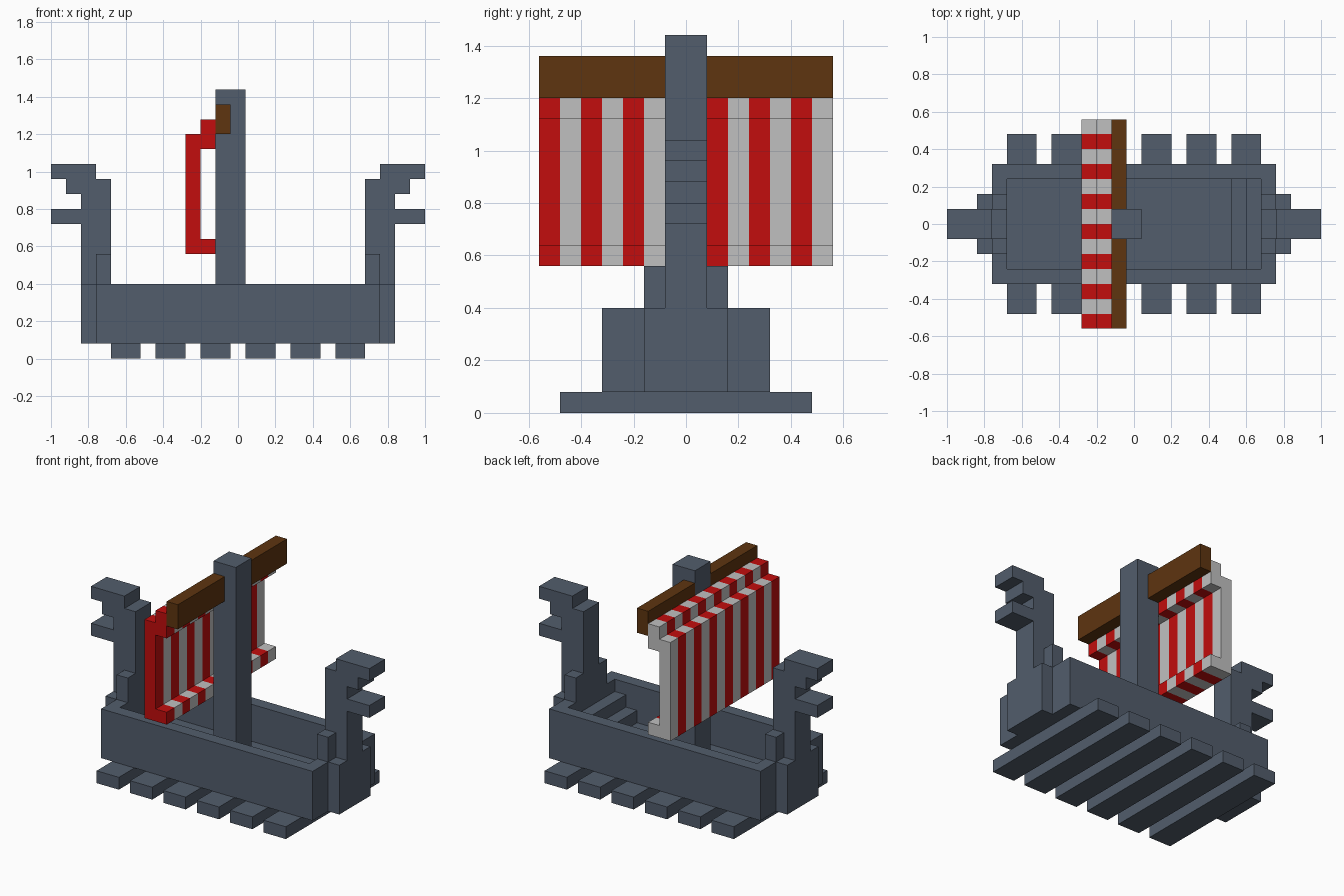
import bpy, bmesh
from mathutils import Vector

default = bpy.data.objects.get("Cube")
if default:
    bpy.data.objects.remove(default, do_unlink=True)


def material(name, rgb):
    m = bpy.data.materials.new(name)
    m.use_nodes = True
    col = (*rgb, 1.0)
    m.diffuse_color = col
    m.node_tree.nodes["Principled BSDF"].inputs["Base Color"].default_value = col
    return m


slate = material("slate_grey", (0.085, 0.110, 0.150))
red = material("sail_red", (0.540, 0.004, 0.004))
white = material("sail_white", (0.530, 0.530, 0.530))
brown = material("yard_brown", (0.112, 0.035, 0.005))


def finish(name, bm, *mats):
    bmesh.ops.recalc_face_normals(bm, faces=bm.faces)
    mesh = bpy.data.meshes.new(name)
    bm.to_mesh(mesh)
    bm.free()
    for m in mats:
        mesh.materials.append(m)
    obj = bpy.data.objects.new(name, mesh)
    bpy.context.collection.objects.link(obj)
    return obj


def box_mesh(x0, x1, y0, y1, z0, z1):
    bm = bmesh.new()
    bmesh.ops.create_cube(bm, size=1)
    bmesh.ops.scale(bm, vec=(x1 - x0, y1 - y0, z1 - z0), verts=bm.verts)
    bmesh.ops.translate(bm, vec=((x0 + x1) / 2, (y0 + y1) / 2, (z0 + z1) / 2), verts=bm.verts)
    return bm


def box(name, mat, *bounds):
    return finish(name, box_mesh(*bounds), mat)


def loft_y(name, profile, ys, mats):
    """Sweep an x-z profile along y; sections alternate through the materials."""
    bm = bmesh.new()
    rings = [[bm.verts.new((x, y, z)) for x, z in profile] for y in ys]
    n = len(profile)
    last = len(ys) - 2
    for i, (a, b) in enumerate(zip(rings, rings[1:])):
        for j in range(n):
            k = (j + 1) % n
            bm.faces.new((a[j], a[k], b[k], b[j])).material_index = i % len(mats)
    bm.faces.new(rings[0]).material_index = 0
    bm.faces.new(rings[-1]).material_index = last % len(mats)
    return finish(name, bm, *mats)


# Hollow hull: inset the top face and push it down to the deck floor
bm = box_mesh(-0.76, 0.76, -0.32, 0.32, 0.08, 0.40)
top = max(bm.faces, key=lambda f: f.calc_center_median().z)
inner = bmesh.ops.extrude_discrete_faces(bm, faces=[top])["faces"][0]
for v in inner.verts:
    v.co.x *= 0.68 / 0.76
    v.co.y *= 0.24 / 0.32
well = bmesh.ops.extrude_discrete_faces(bm, faces=[inner])["faces"][0]
bmesh.ops.translate(bm, vec=Vector((0, 0, -0.24)), verts=well.verts)
finish("hull", bm, slate)

# Steps inside one end of the deck
box("lower_step", slate, 0.52, 0.60, -0.24, 0.24, 0.16, 0.24)
box("upper_step", slate, 0.60, 0.68, -0.24, 0.24, 0.16, 0.32)

# Oars lying across underneath the hull
for i in range(6):
    x = -0.68 + 0.24 * i
    box(f"oar_{i + 1}", slate, x, x + 0.16, -0.48, 0.48, 0.0, 0.08)

# Carved posts with open jaws, mirrored at both ends
post = [(0.68, 0.40), (0.68, 0.96), (0.76, 0.96), (0.76, 1.04), (1.00, 1.04),
        (1.00, 0.96), (0.92, 0.96), (0.92, 0.88), (0.84, 0.88), (0.84, 0.80),
        (1.00, 0.80), (1.00, 0.72), (0.84, 0.72), (0.84, 0.40)]
for side, s in (("left", 1), ("right", -1)):
    loft_y(f"{side}_figurehead", [(s * x, z) for x, z in post], (-0.08, 0.08), [slate])
    for part, xa, xb, z0, z1 in (("stem", 0.76, 0.84, 0.08, 0.40),
                                 ("post_base", 0.68, 0.76, 0.40, 0.56)):
        lo, hi = sorted((s * xa, s * xb))
        box(f"{side}_{part}", slate, lo, hi, -0.16, 0.16, z0, z1)

# Mast and the two halves of the yard
box("mast", slate, -0.12, 0.04, -0.08, 0.08, 0.16, 1.44)
box("front_yard", brown, -0.12, -0.04, -0.56, -0.08, 1.20, 1.36)
box("back_yard", brown, -0.12, -0.04, 0.08, 0.56, 1.20, 1.36)

# Billowing striped sail
sail = [(-0.12, 0.56), (-0.12, 0.64), (-0.20, 0.64), (-0.20, 1.12), (-0.12, 1.12),
        (-0.12, 1.28), (-0.20, 1.28), (-0.20, 1.20), (-0.28, 1.20), (-0.28, 0.56)]
loft_y("sail", sail, [-0.56 + 0.08 * i for i in range(15)], [red, white])
